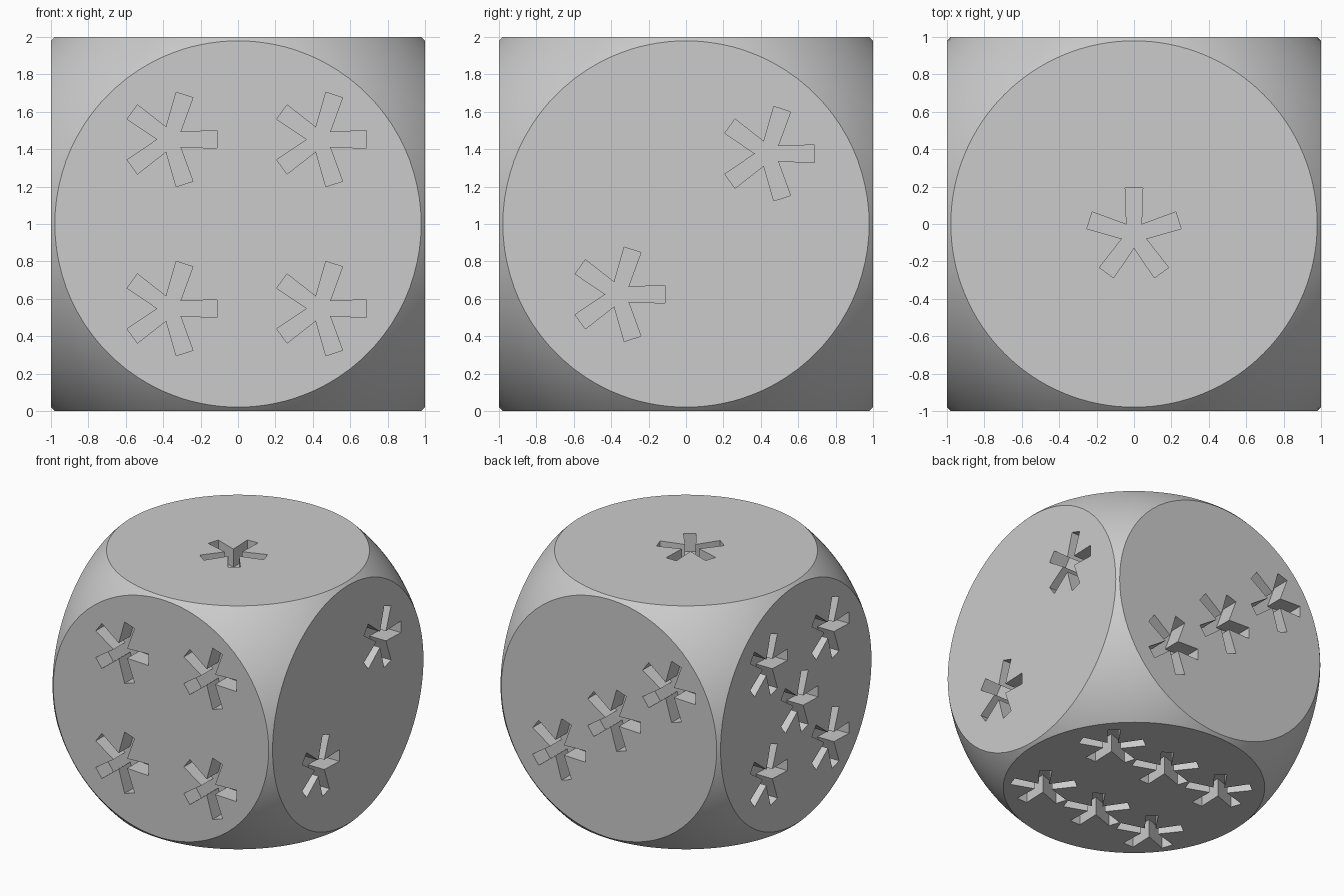
import bpy, bmesh, math
from mathutils import Vector

cube = bpy.data.objects.get("Cube")
if cube:
    bpy.data.objects.remove(cube, do_unlink=True)

SPHERE_R = 1.4
DEPTH = 0.15
CENTRE = Vector((0, 0, 1))
X, Y, Z = Vector((1, 0, 0)), Vector((0, 1, 0)), Vector((0, 0, 1))

grey = bpy.data.materials.new("plain_grey")
grey.use_nodes = True
colour = (0.6, 0.6, 0.6, 1)
grey.diffuse_color = colour
grey.node_tree.nodes["Principled BSDF"].inputs["Base Color"].default_value = colour


def make_object(name, bm):
    bmesh.ops.recalc_face_normals(bm, faces=bm.faces[:])
    mesh = bpy.data.meshes.new(name)
    bm.to_mesh(mesh)
    bm.free()
    mesh.materials.append(grey)
    obj = bpy.data.objects.new(name, mesh)
    bpy.context.collection.objects.link(obj)
    return obj


# Die body: a sphere sliced flat on six sides
bm = bmesh.new()
bmesh.ops.create_uvsphere(bm, u_segments=128, v_segments=64, radius=SPHERE_R)
for n in (X, -X, Y, -Y, Z, -Z):
    cut = bmesh.ops.bisect_plane(bm, geom=bm.verts[:] + bm.edges[:] + bm.faces[:],
                                 plane_co=n, plane_no=n, clear_outer=True)
    rim = [e for e in cut["geom_cut"] if isinstance(e, bmesh.types.BMEdge)]
    bmesh.ops.contextual_create(bm, geom=rim)
bmesh.ops.translate(bm, verts=bm.verts[:], vec=CENTRE)
die = make_object("die_body", bm)


# Five-armed star outline, first arm along u
def star_outline():
    points = []
    for i in range(5):
        a = math.radians(72 * i)
        along = Vector((math.cos(a), math.sin(a)))
        across = Vector((-along.y, along.x))
        points += [along * 0.25 - across * 0.047, along * 0.25 + across * 0.047]
        b = a + math.radians(36)
        points.append(Vector((math.cos(b), math.sin(b))) * 0.068)
    return points


def add_star(bm, n, u, centre):
    v = n.cross(u)
    base = CENTRE + n * (1 - DEPTH) + u * centre[0] + v * centre[1]
    floor = bm.faces.new([bm.verts.new(base + u * p.x + v * p.y) for p in star_outline()])
    top = bmesh.ops.extrude_face_region(bm, geom=[floor])["geom"]
    bmesh.ops.translate(bm, vec=n * (DEPTH + 0.1),
                        verts=[g for g in top if isinstance(g, bmesh.types.BMVert)])


# Pips of each side: outward direction, first arm direction, shift, places
four = [(a, b) for a in (-0.4, 0.4) for b in (-0.452, 0.452)]
six = [(a, b) for a in (-0.4, 0.4) for b in (-0.52, 0, 0.52)]
sides = [
    (Z, Y, -0.058, [(0, 0)]),
    (X, Y, 0.037, [(-0.4, -0.376), (0.4, 0.376)]),
    (Y, -X, 0.036, [(-0.5, -0.37), (0, 0), (0.5, 0.37)]),
    (-Y, X, 0.037, four),
    (-X, -Y, 0.037, four + [(0, 0)]),
    (-Z, -Y, 0.036, six),
]
bm = bmesh.new()
for n, u, shift, places in sides:
    for a, b in places:
        add_star(bm, n, u, (a + shift, b))
cutter = make_object("pip_cutter", bm)
cutter.hide_render = True

# Carve the pips
bpy.ops.object.select_all(action="DESELECT")
die.select_set(True)
bpy.context.view_layer.objects.active = die
carve = die.modifiers.new("carve_pips", "BOOLEAN")
carve.operation = "DIFFERENCE"
carve.solver = "EXACT"
carve.object = cutter
bpy.ops.object.modifier_apply(modifier=carve.name)
bpy.data.objects.remove(cutter, do_unlink=True)
bpy.ops.object.shade_smooth_by_angle(angle=math.radians(25))
